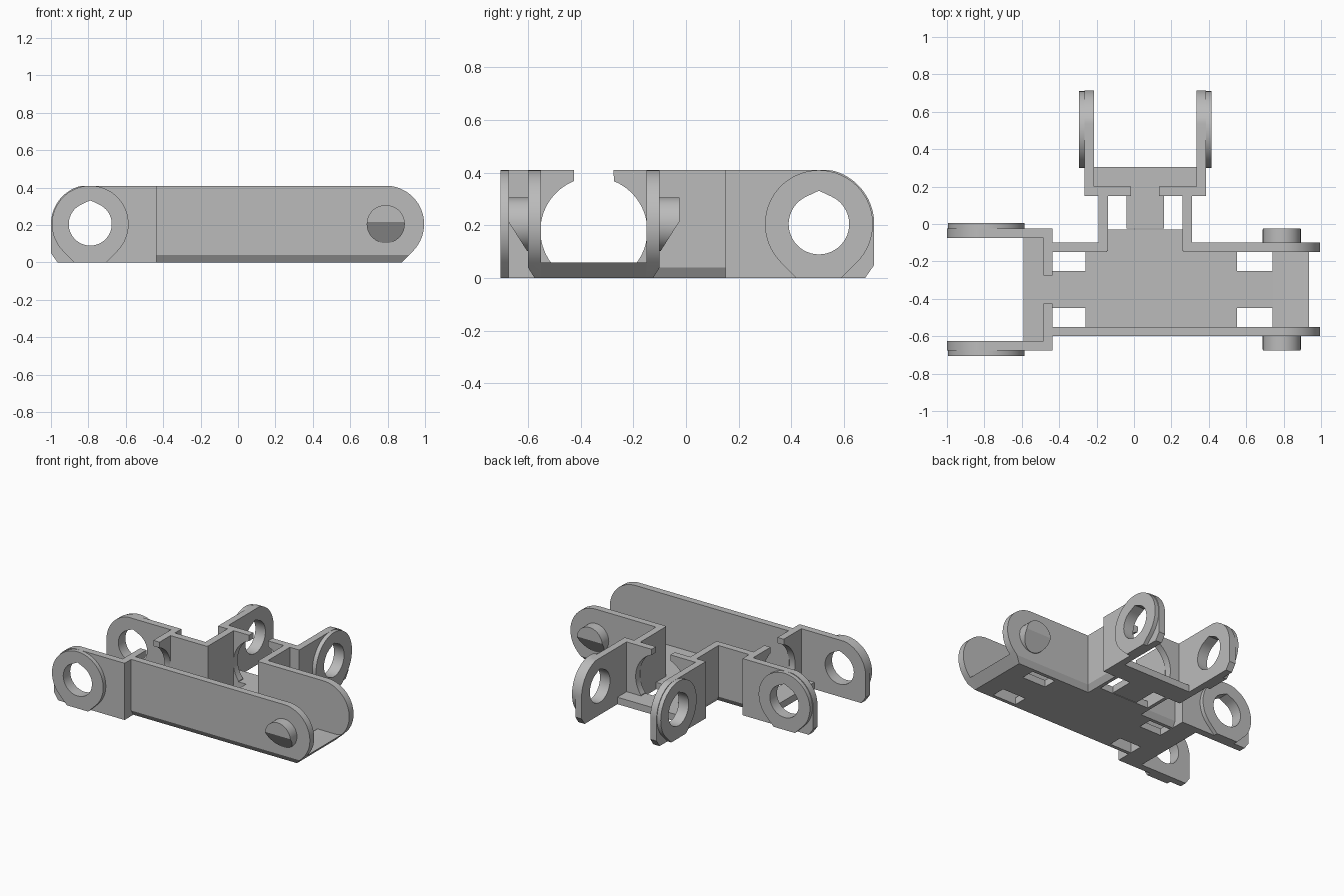
import bpy, bmesh
from math import cos, sin, pi, radians
from mathutils import Matrix, Vector

old = bpy.data.objects.get("Cube")
if old:
    bpy.data.objects.remove(old, do_unlink=True)

grey = bpy.data.materials.new("plain grey")
grey.use_nodes = True
tone = (0.5, 0.5, 0.5, 1)
grey.diffuse_color = tone
grey.node_tree.nodes["Principled BSDF"].inputs["Base Color"].default_value = tone

H = 0.41          # wall height
R = H / 2         # pivot end radius
FLOOR = 0.05
IN, OUT = 0.2, 0.25        # body wall faces, measured from the centre line
FORK_IN, FORK_OUT, BOSS = 0.275, 0.325, 0.355
WALL = -0.355              # fork's cross wall, measured from its pivot


def arc(cx, cz, r, a0, a1, n=20):
    angles = [radians(a0 + (a1 - a0) * i / n) for i in range(n + 1)]
    return [(cx + r * cos(a), cz + r * sin(a)) for a in angles]


def rect(u0, u1, z0, z1):
    return [(u0, z0), (u1, z0), (u1, z1), (u0, z1)]


def prism(name, loops, v0, v1, frame, cuts=()):
    """Extrude outlines in the u-z plane from v0 to v1; inner loops become holes."""
    curve = bpy.data.curves.new(name, "CURVE")
    curve.dimensions = "2D"
    curve.fill_mode = "BOTH"
    curve.extrude = (v1 - v0) / 2
    for loop in loops:
        spline = curve.splines.new("POLY")
        spline.points.add(len(loop) - 1)
        for p, (u, z) in zip(spline.points, loop):
            p.co = (u, z, 0, 1)
        spline.use_cyclic_u = True
    temp = bpy.data.objects.new(name + " outline", curve)
    bpy.context.collection.objects.link(temp)
    mesh = bpy.data.meshes.new_from_object(temp.evaluated_get(bpy.context.evaluated_depsgraph_get()))
    bpy.data.objects.remove(temp, do_unlink=True)
    bm = bmesh.new()
    bm.from_mesh(mesh)
    bmesh.ops.remove_doubles(bm, verts=bm.verts, dist=0.0001)
    bm.transform(Matrix.Translation((0, (v0 + v1) / 2, 0)) @ Matrix.Rotation(pi / 2, 4, "X"))
    # slice off bevels
    for co, no in cuts:
        res = bmesh.ops.bisect_plane(bm, geom=bm.verts[:] + bm.edges[:] + bm.faces[:],
                                     plane_co=co, plane_no=no, clear_outer=True)
        edges = [e for e in res["geom_cut"] if isinstance(e, bmesh.types.BMEdge)]
        bmesh.ops.holes_fill(bm, edges=edges)
    bm.transform(frame)
    bmesh.ops.recalc_face_normals(bm, faces=bm.faces)
    bm.to_mesh(mesh)
    bm.free()
    mesh.name = name
    mesh.materials.clear()
    mesh.materials.append(grey)
    obj = bpy.data.objects.new(name, mesh)
    bpy.context.collection.objects.link(obj)
    bpy.ops.object.select_all(action="DESELECT")
    obj.select_set(True)
    bpy.context.view_layer.objects.active = obj
    bpy.ops.object.shade_smooth_by_angle(angle=radians(30))
    return obj


def both(v0, v1, side):
    return (v0, v1) if side > 0 else (-v1, -v0)


def bevel(side):
    """Bevel along the outer lower edge of a body wall."""
    return [(Vector((0, side * OUT, 0.04)), Vector((0, side * 0.04, -0.025)))]


def fork(name, frame):
    """Two eyed arms, a notched cross wall and the floor joining them."""
    hole = arc(0, R, 0.115, 115, 425, 40) + [(0, R + 0.127)]
    plate = [(WALL, 0), (0.175, 0), (0.21, 0.05)] + arc(0, R, 0.21, 0, 90) + [(WALL, H)]
    plate = [(u, min(z, H)) for u, z in plate]
    boss = [(-0.085, 0), (0.085, 0)] + arc(0, R, R, -45, 225, 48)
    across = frame @ Matrix.Rotation(pi / 2, 4, "Z")
    for side, label in ((1, "a"), (-1, "b")):
        prism(f"{name}_arm_{label}", [plate, hole], *both(FORK_IN, FORK_OUT, side), frame)
        prism(f"{name}_eye_{label}", [boss, hole], *both(FORK_OUT, BOSS, side), frame)
        # half of the cross wall, hollowed by a round notch
        half = [(FORK_OUT, 0), (FORK_OUT, H), (0.075, H)] + arc(0, 0.18, 0.203, 68, -38)
        half += [(0.16, 0)]
        prism(f"{name}_cross_wall_{label}", [[(side * u, z) for u, z in half]],
              -WALL - 0.05, -WALL, across)
    prism(f"{name}_floor", [rect(WALL, -0.2, 0, FLOOR)], -FORK_IN, FORK_IN, frame)
    prism(f"{name}_floor_strip", [rect(-0.53, WALL, 0, FLOOR)], -0.1, 0.1, frame)


body = Matrix.Translation((0, -0.35, 0))
branch = Matrix.Translation((0.06, 0.505, 0)) @ Matrix.Rotation(pi / 2, 4, "Z")
fork("side_fork", Matrix.Translation((-0.79, -0.35, 0)) @ Matrix.Rotation(pi, 4, "Z"))
fork("back_fork", branch)

# Body walls with rounded pin ends
PIN = 0.79
tip = [(PIN + 0.085, 0)] + arc(PIN, R, R, -45, 90, 28)
prism("front_wall", [[(-0.44, 0)] + tip + [(-0.44, H)]], -OUT, -IN, body, bevel(-1))
prism("back_wall_long", [[(0.265, 0)] + tip + [(0.265, H)]], IN, OUT, body, bevel(1))
prism("back_wall_short", [rect(-0.44, -0.145, 0, H)], IN, OUT, body, bevel(1))
for side, label in ((1, "right"), (-1, "left")):
    prism(f"branch_wall_{label}", [rect(-0.65, WALL, 0, H)], *both(IN, OUT, side),
          branch, bevel(side))

# Floor pieces
prism("main_floor", [rect(-0.26, 0.55, 0, FLOOR)], -IN - 0.01, IN + 0.01, body)
prism("branch_floor", [rect(-0.145, 0.265, 0, FLOOR)], IN, 0.32, body)
prism("end_floor_strip", [rect(0.55, 0.74, 0, FLOOR)], -0.1, 0.1, body)
prism("end_bar", [[(0.74, 0), (PIN + 0.085, 0), (0.935, 0.06), (0.9, FLOOR), (0.74, FLOOR)]],
      -IN, IN, body)

# Pins, sloped on the underside
for side, label in ((1, "back"), (-1, "front")):
    slope = [(Vector((PIN, side * FORK_OUT, 0.215)), Vector((0, side * 0.11, -0.07)))]
    prism(f"{label}_pin", [arc(PIN, R, 0.102, 0, 350, 35)], *both(OUT - 0.01, FORK_OUT, side),
          body, slope)
